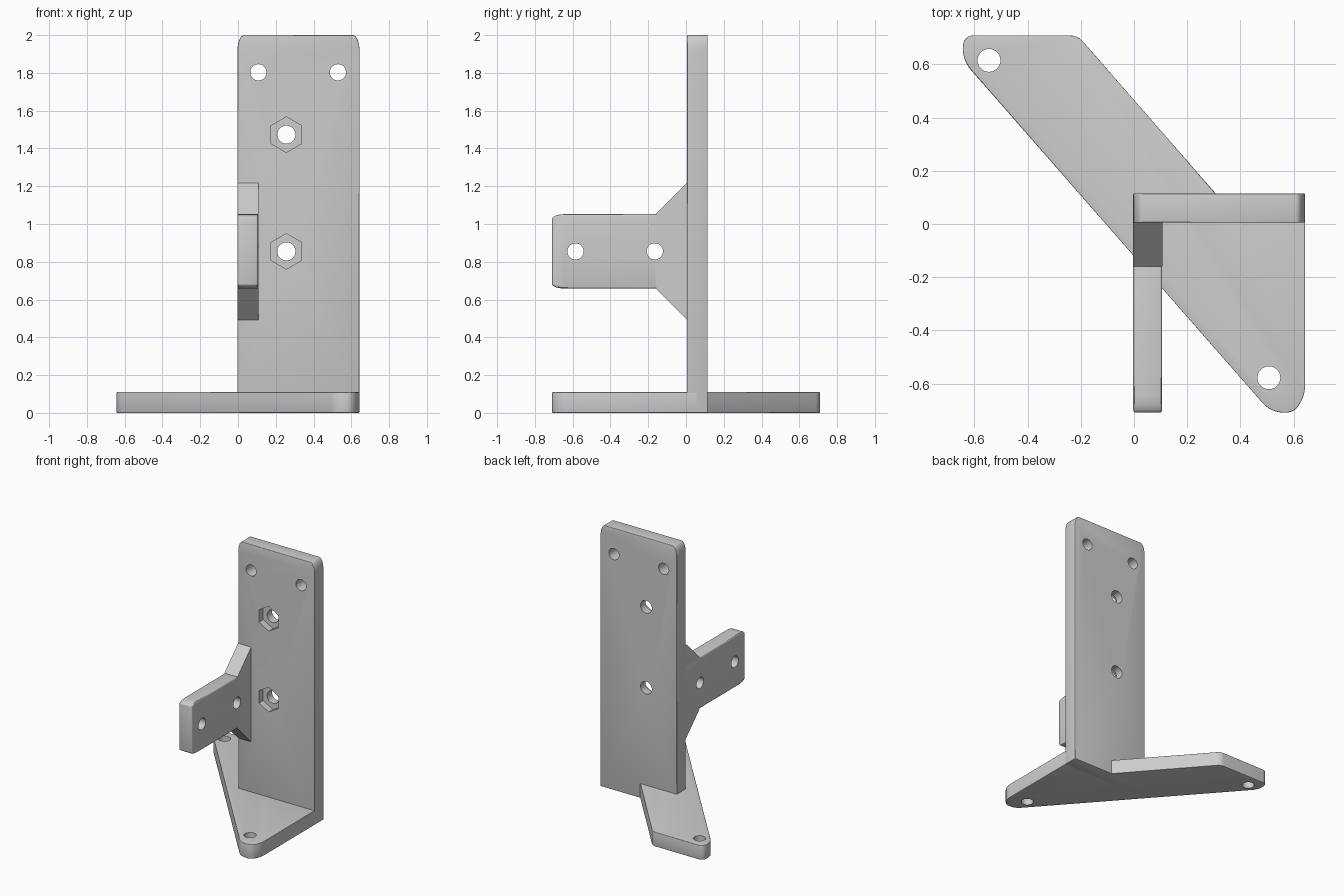
import bpy, bmesh, math
from mathutils import Vector

old = bpy.data.objects.get("Cube")
if old:
    bpy.data.objects.remove(old, do_unlink=True)

grey = bpy.data.materials.new("plain grey")
grey.use_nodes = True
grey.diffuse_color = (0.61, 0.61, 0.61, 1)
grey.node_tree.nodes["Principled BSDF"].inputs["Base Color"].default_value = (0.61, 0.61, 0.61, 1)

# Each plane maps profile (u, v) and depth d to x, y, z
PLANES = {
    "top": lambda u, v, d: (u, v, d),
    "front": lambda u, v, d: (u, d, v),
    "side": lambda u, v, d: (d, u, v),
}


def extrude(name, profile, plane, d0, d1):
    """Solid prism from a flat profile."""
    place = PLANES[plane]
    bm = bmesh.new()
    face = bm.faces.new([bm.verts.new(place(u, v, d0)) for u, v in profile])
    moved = bmesh.ops.extrude_face_region(bm, geom=[face])["geom"]
    shift = Vector(place(0, 0, d1 - d0))
    bmesh.ops.translate(bm, vec=shift, verts=[g for g in moved if isinstance(g, bmesh.types.BMVert)])
    bmesh.ops.recalc_face_normals(bm, faces=bm.faces)
    mesh = bpy.data.meshes.new(name)
    bm.to_mesh(mesh)
    bm.free()
    mesh.materials.append(grey)
    obj = bpy.data.objects.new(name, mesh)
    bpy.context.collection.objects.link(obj)
    return obj


def ring(u, v, r, n=32, turn=0.0):
    """Regular polygon or circle profile."""
    return [(u + r * math.cos(turn + math.tau * i / n),
             v + r * math.sin(turn + math.tau * i / n)) for i in range(n)]


def arc(u, v, ru, rv, start, steps=8):
    """Quarter ellipse starting at an angle in degrees."""
    return [(u + ru * math.cos(math.radians(start + 90 * i / steps)),
             v + rv * math.sin(math.radians(start + 90 * i / steps))) for i in range(steps + 1)]


def soften(corners):
    """Replace each (u, v, cut) corner by a curve reaching cut along both edges."""
    out = []
    for i, (u, v, cut) in enumerate(corners):
        p = Vector((u, v))
        if not cut:
            out.append((u, v))
            continue
        a = p + (Vector(corners[i - 1][:2]) - p).normalized() * cut
        b = p + (Vector(corners[(i + 1) % len(corners)][:2]) - p).normalized() * cut
        for k in range(7):
            t = k / 6
            out.append(tuple(a * (1 - t) ** 2 + p * 2 * t * (1 - t) + b * t * t))
    return out


def activate(obj):
    bpy.ops.object.select_all(action="DESELECT")
    bpy.context.view_layer.objects.active = obj
    obj.select_set(True)


def apply(obj, mod):
    activate(obj)
    bpy.ops.object.modifier_apply(modifier=mod.name)


def cut(obj, profile, plane, d0, d1):
    cutter = extrude("cutter", profile, plane, d0, d1)
    mod = obj.modifiers.new("hole", "BOOLEAN")
    mod.operation, mod.solver, mod.object = "DIFFERENCE", "EXACT", cutter
    apply(obj, mod)
    bpy.data.objects.remove(cutter, do_unlink=True)


def round_rim(obj, width):
    mod = obj.modifiers.new("rim", "BEVEL")
    mod.width, mod.segments = width, 3
    mod.limit_method, mod.angle_limit = "ANGLE", math.radians(60)
    apply(obj, mod)


T = 0.11  # plate thickness
W = 0.643  # half width

# Slanted foot plate with two screw holes
foot_profile = soften([
    (-W, 0.709, 0.045), (-0.212, 0.709, 0.03), (0.355, 0.06, 0), (W, 0.06, 0),
    (W, -0.645, 0.04), (0.602, -0.709, 0.032), (0.515, -0.709, 0.05), (-W, 0.613, 0.045),
])
foot = extrude("foot_plate", foot_profile, "top", 0, T)
round_rim(foot, 0.004)
for x, y in ((-0.545, 0.615), (0.507, -0.578)):
    cut(foot, ring(x, y, 0.043), "top", -0.1, 0.3)

# Upright plate with rounded top corners
upright_profile = ([(-0.003, 0), (W, 0)] + arc(W - 0.035, 1.92, 0.035, 0.08, 0)
                   + arc(0.032, 1.92, 0.035, 0.08, 90))
upright = extrude("upright_plate", upright_profile, "front", 0.005, 0.005 + T)
round_rim(upright, 0.004)
for x in (0.108, 0.529):
    cut(upright, ring(x, 1.803, 0.043), "front", -0.1, 0.3)
# Nut pockets with bolt holes
for z in (0.855, 1.473):
    cut(upright, ring(0.256, z, 0.094, 6, math.pi / 2), "front", -0.1, 0.055)
    cut(upright, ring(0.256, z, 0.048), "front", -0.1, 0.3)

# Forward tab with rounded nose
tab_profile = ([(0.01, 0.658), (0.01, 1.052)] + arc(-0.639, 1.027, 0.07, 0.025, 90)
               + arc(-0.639, 0.683, 0.07, 0.025, 180))
tab = extrude("tab", tab_profile, "side", -0.003, 0.106)
round_rim(tab, 0.01)

# Flared gusset joining tab to upright
gusset = extrude("gusset", [(0.01, 0.488), (0.01, 1.222), (-0.16, 1.052), (-0.16, 0.658)],
                 "side", -0.003, 0.108)
for part in (tab, gusset):
    for y in (-0.585, -0.165):
        cut(part, ring(y, 0.855, 0.043), "side", -0.1, 0.3)

for part in (foot, upright, tab, gusset):
    activate(part)
    bpy.ops.object.shade_smooth_by_angle(angle=math.radians(30))
